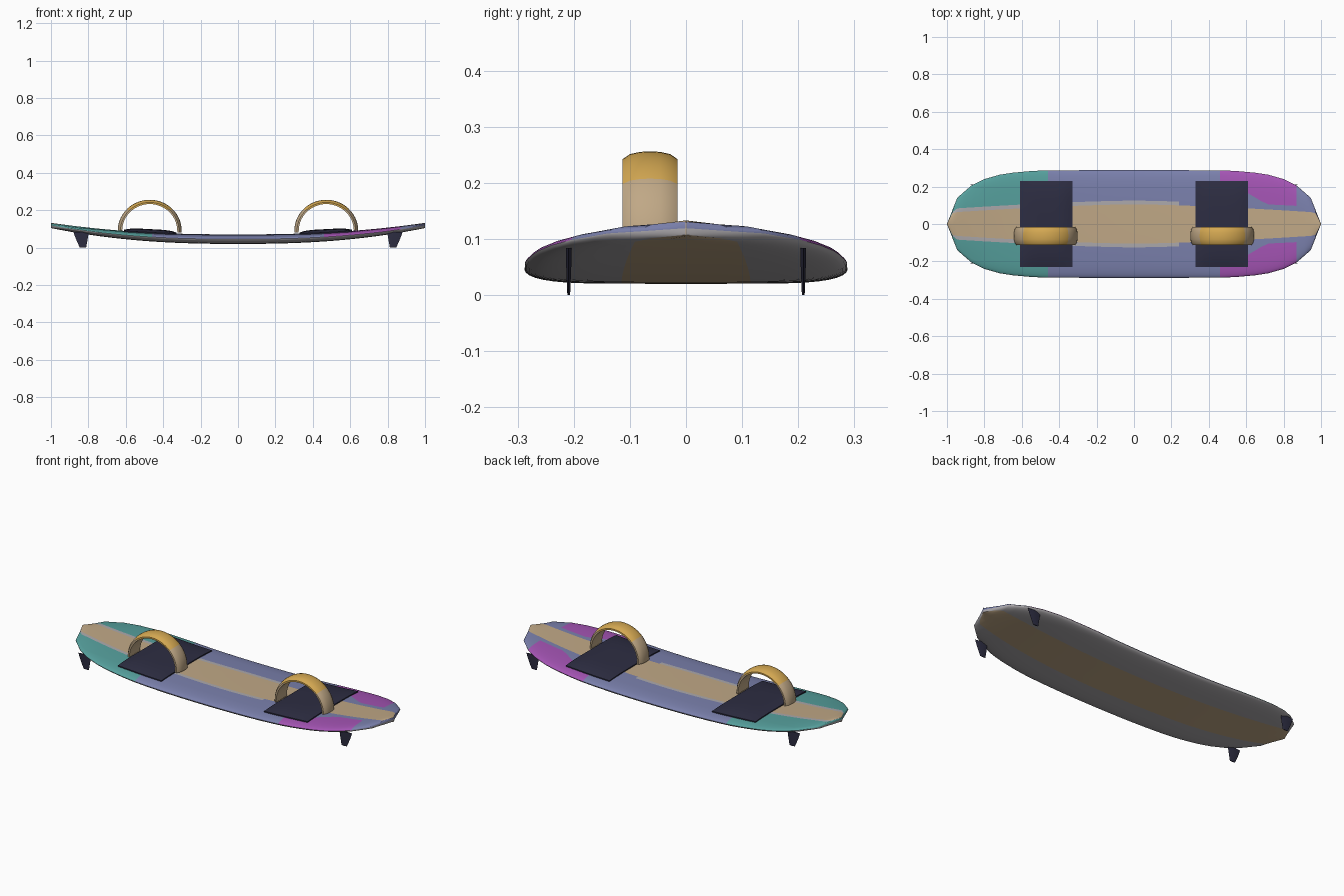
import bpy, bmesh, math

if "Cube" in bpy.data.objects:
    bpy.data.objects.remove(bpy.data.objects["Cube"])

def srgb(r, g, b):
    f = lambda c: (c / 255 / 12.92) if c < 10 else ((c / 255 + 0.055) / 1.055) ** 2.4
    return (f(r), f(g), f(b), 1)

COLOURS = {
    "tan": (192, 168, 134), "slate_blue": (122, 128, 172), "teal": (86, 160, 157),
    "magenta": (164, 84, 180), "light_grey": (172, 169, 172), "navy": (45, 45, 66),
    "gold": (212, 168, 82),
}
MATS = {}
for name, c in COLOURS.items():
    MATS[name] = bpy.data.materials.new(name)
    MATS[name].diffuse_color = srgb(*c)

def loft(name, rings, colours, rule=None, angle=40):
    """Skin closed rings, cap both ends; rule(ring_i, point_j, centre) picks a colour."""
    bm = bmesh.new()
    vs = [[bm.verts.new(p) for p in r] for r in rings]
    n = len(rings[0])
    for i in range(len(rings) - 1):
        for j in range(n):
            k = (j + 1) % n
            f = bm.faces.new((vs[i][j], vs[i][k], vs[i + 1][k], vs[i + 1][j]))
            if rule:
                f.material_index = colours.index(rule(i, j, f.calc_center_median()))
    for r in (vs[0], vs[-1]):
        bm.faces.new(r)
    bmesh.ops.recalc_face_normals(bm, faces=bm.faces)
    me = bpy.data.meshes.new(name)
    bm.to_mesh(me)
    bm.free()
    for c in colours:
        me.materials.append(MATS[c])
    ob = bpy.data.objects.new(name, me)
    bpy.context.collection.objects.link(ob)
    bpy.ops.object.select_all(action='DESELECT')
    ob.select_set(True)
    bpy.context.view_layer.objects.active = ob
    bpy.ops.object.shade_smooth_by_angle(angle=math.radians(angle))
    return ob

def interp(pts, x):
    if x <= pts[0][0]:
        return pts[0][1]
    for (x0, y0), (x1, y1) in zip(pts, pts[1:]):
        if x <= x1:
            return y0 + (y1 - y0) * (x - x0) / (x1 - x0)
    return pts[-1][1]

# Board shape: plan outline, rocker and section
OUTLINE = [(0, .288), (.47, .287), (.55, .283), (.65, .274), (.72, .263),
           (.80, .240), (.87, .205), (.945, .14), (1, .0006)]
PATCH = [(.46, .2), (.6, .17), (.71, .105), (.87, .097)]

def width(x): return interp(OUTLINE, abs(x))
def bottom(x): return .02 + .085 * abs(x) ** 2.4
def top(x): return .071 + .062 * abs(x) ** 2.4
def rail(x): return (bottom(x) + top(x)) / 2

def deck(x, y):
    v = min(1, abs(y) / width(x))
    return rail(x) + (top(x) - rail(x)) * math.sqrt(1 - v ** 4)

def hull(x, y):
    v = min(1, abs(y) / width(x))
    return rail(x) - (rail(x) - bottom(x)) * math.sqrt(1 - v ** 6)

def board_ring(x):
    w = width(x)
    stripe = min(.105 - .045 * abs(x) ** 1.5, .75 * w)
    band = min(stripe + .02, .83 * w)
    patch = max(min(interp(PATCH, x), .9 * w), band + .01 * w)
    ys = [0, stripe / 2, stripe, band, patch]
    ys += [patch + (w - patch) * math.sin(k * math.pi / 20) for k in range(1, 11)]
    under = min(.115 - .03 * abs(x) ** 4, .8 * w)
    yb = [0, under / 2, under]
    yb += [under + (w - under) * math.sin(k * math.pi / 20) for k in range(1, 10)]
    up = [-y for y in reversed(ys)] + ys[1:]
    down = list(reversed(yb)) + [-y for y in yb[1:]]
    return [(x, y, deck(x, y)) for y in up] + [(x, y, hull(x, y)) for y in down]

half = [.04, .08, .12, .16, .2, .24, .28, .32, .36, .4, .43, .46, .49, .52, .55, .58, .61,
        .65, .685, .72, .76, .8, .835, .87, .91, .945, .97, 1]
stations = [-x for x in reversed(half)] + [0] + half
DECK_FACES = 28

def board_colour(i, j, c):
    xm = (stations[i] + stations[i + 1]) / 2
    if j < DECK_FACES:
        col = j - 14 if j >= 14 else 13 - j      # column counted from the centre line
        if col < 2:
            return "tan"
        if col == 2 and xm < .24:
            return "light_grey"
        if xm < -.46:
            return "teal"
        if col >= 4 and .46 < xm < .87:
            return "magenta"
        return "slate_blue"
    k = j - DECK_FACES                           # underside columns
    return "tan" if 10 <= k <= 13 else "light_grey"

loft("board", [board_ring(x) for x in stations],
     ["tan", "slate_blue", "teal", "magenta", "light_grey"], board_colour)

# Foot pads, cambered and resting on the deck
def pad(name, cx):
    rings = []
    for a in range(13):
        u = a / 6 - 1
        x = cx + .14 * u
        ys = [.231 * (b / 8 - 1) for b in range(17)]
        upper = [(x, y, deck(x, y) + .006 + .012 * (1 - u ** 4) * (1 - (y / .231) ** 4)) for y in ys]
        lower = [(x, y, deck(x, y) - .004) for y in reversed(ys)]
        rings.append(upper + lower)
    loft(name, rings, ["navy"])

# Arched foot straps: gold crown, tan legs
SECTION = [(-.113, .143), (-.113, .152), (-.100, .161), (-.082, .165), (-.064, .166),
           (-.046, .165), (-.028, .161), (-.015, .152), (-.015, .143)]

def strap(name, cx):
    path = [(math.pi * k / 28, .09) for k in range(29)]
    path = [(0, .08)] + path + [(math.pi, .08)]
    rings = [[(cx + r * 1.03 * math.cos(t), y, z + r * math.sin(t)) for y, r in SECTION]
             for t, z in path]
    loft(name, rings, ["tan", "gold"], lambda i, j, c: "gold" if c.z > .205 else "tan")

# Fins, thin tapered blades under each corner
def fin(name, sx, sy):
    rings = []
    for x0, x1, z, t in ((.798, .88, .084, .005), (.803, .868, .05, .0045), (.812, .846, 0, .0025)):
        xm = (x0 + x1) / 2
        y = .209
        rings.append([(sx * x0, sy * y, z), (sx * xm, sy * (y - t), z),
                      (sx * x1, sy * y, z), (sx * xm, sy * (y + t), z)])
    loft(name, rings, ["navy"])

for side, sx in (("left", -1), ("right", 1)):
    pad(side + "_foot_pad", .47 * sx)
    strap(side + "_foot_strap", .472 * sx)
    for end, sy in (("front", -1), ("back", 1)):
        fin(f"{side}_{end}_fin", sx, sy)

for m in bpy.data.materials:
    if m.users and not m.is_grease_pencil:
        m.use_nodes = True
        m.node_tree.nodes["Principled BSDF"].inputs["Base Color"].default_value = m.diffuse_color
